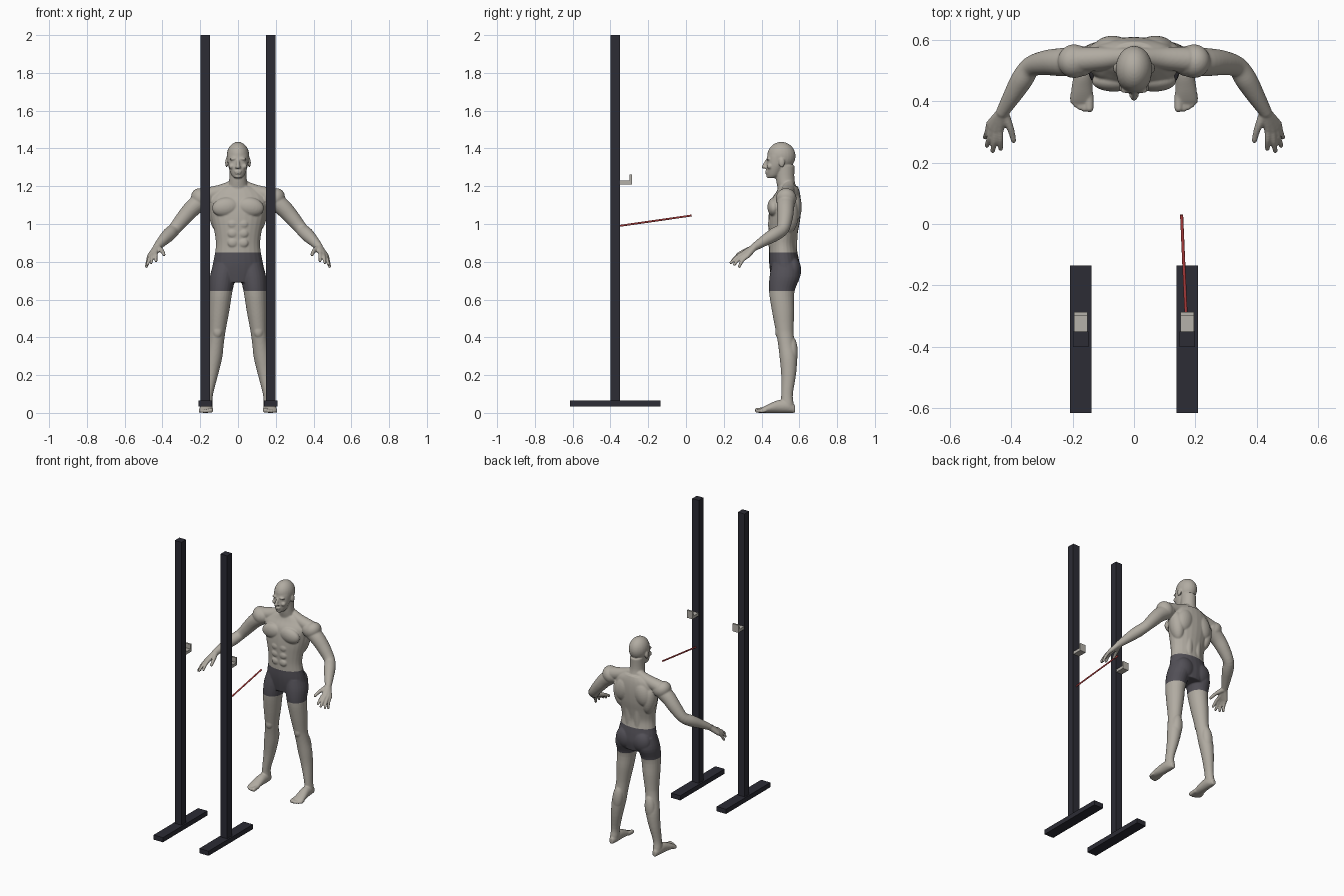
import bpy, bmesh, math
from mathutils import Vector, Matrix

default_cube = bpy.data.objects.get("Cube")
if default_cube:
    bpy.data.objects.remove(default_cube)


def make_material(name, rgb):
    mat = bpy.data.materials.new(name)
    mat.use_nodes = True
    mat.diffuse_color = (*rgb, 1)
    mat.node_tree.nodes["Principled BSDF"].inputs["Base Color"].default_value = (*rgb, 1)
    return mat


skin = make_material("warm grey skin", (.44, .41, .36))
fabric = make_material("dark grey fabric", (.085, .08, .095))
dark_metal = make_material("black steel", (.025, .025, .035))
pale_metal = make_material("pale steel", (.46, .44, .4))
red = make_material("red", (.45, .05, .05))


def finish(name, bm, *materials):
    bmesh.ops.recalc_face_normals(bm, faces=bm.faces)
    mesh = bpy.data.meshes.new(name)
    bm.to_mesh(mesh)
    bm.free()
    obj = bpy.data.objects.new(name, mesh)
    bpy.context.collection.objects.link(obj)
    for mat in materials:
        mesh.materials.append(mat)
    return obj


def box(name, low, high, mat):
    low, high = Vector(low), Vector(high)
    bm = bmesh.new()
    place = Matrix.Translation((low + high) / 2) @ Matrix.Diagonal((*(high - low), 1))
    bmesh.ops.create_cube(bm, size=1, matrix=place)
    return finish(name, bm, mat)


# ---- Rack: two uprights, each with a floor bar and an L-shaped hook
for label, cx in (("left", .173), ("right", -.173)):
    box(label + "_upright", (cx - .025, -.4, .065), (cx + .025, -.35, 2), dark_metal)
    box(label + "_floor_bar", (cx - .035, -.615, .033), (cx + .035, -.135, .065), dark_metal)
    bm = bmesh.new()
    profile = [(-.35, 1.21), (-.287, 1.21), (-.287, 1.262), (-.298, 1.262), (-.298, 1.23), (-.35, 1.23)]
    face = bm.faces.new([bm.verts.new((cx - .022, y, z)) for y, z in profile])
    swept = bmesh.ops.extrude_face_region(bm, geom=[face])["geom"]
    bmesh.ops.translate(bm, vec=(.044, 0, 0), verts=[g for g in swept if isinstance(g, bmesh.types.BMVert)])
    finish(label + "_hook", bm, pale_metal)

# ---- Thin red rod pointing back from the left upright
start, end = Vector((.172, -.352, .99)), Vector((.155, .03, 1.045))
bm = bmesh.new()
aim = (end - start).to_track_quat("Z", "Y").to_matrix().to_4x4()
bmesh.ops.create_cone(bm, cap_ends=True, segments=12, radius1=.005, radius2=.005,
                      depth=(end - start).length, matrix=Matrix.Translation((start + end) / 2) @ aim)
finish("red_rod", bm, red)

# ---- Figure helpers: closed volumes that are fused together afterwards
body = bmesh.new()


def spline(rows, steps=4):
    """Smoothly interpolate rows of numbers."""
    out = []
    ext = [rows[0], *rows, rows[-1]]
    for quad in zip(ext, ext[1:], ext[2:], ext[3:]):
        for i in range(steps):
            t = i / steps
            out.append([.5 * (2 * b + (c - a) * t + (2 * a - 5 * b + 4 * c - d) * t * t
                              + (3 * b - a - 3 * c + d) * t ** 3) for a, b, c, d in zip(*quad)])
    out.append(list(rows[-1]))
    return out


def loft(rings, side, count=24):
    """Skin a list of (centre, half axis, half axis) ellipses and cap the ends."""
    loops = []
    for centre, u, v in rings:
        loop = []
        for i in range(count):
            a = math.tau * i / count
            p = centre + u * math.cos(a) + v * math.sin(a)
            loop.append(body.verts.new((p.x * side, p.y, p.z)))
        loops.append(loop)
    for low, high in zip(loops, loops[1:]):
        for i in range(count):
            j = (i + 1) % count
            body.faces.new((low[i], low[j], high[j], high[i]))
    body.faces.new(loops[0])
    body.faces.new(loops[-1])


def column(rows, side=1):
    """Upright loft; rows are z, centre x, centre y, half width, half depth."""
    loft([(Vector((x, y, z)), Vector((w, 0, 0)), Vector((0, d, 0)))
          for z, x, y, w, d in spline(rows)], side)


def blob(centre, radii, side=1, tilt=0):
    """Ellipsoid, tilted about the front axis."""
    place = (Matrix.Translation((centre[0] * side, centre[1], centre[2]))
             @ Matrix.Rotation(tilt * side, 4, "Y") @ Matrix.Diagonal((*radii, 1)))
    bmesh.ops.create_uvsphere(body, u_segments=24, v_segments=16, radius=1, matrix=place)


def limb(rows, side=1):
    """Round tube with ball ends; rows are x, y, z, radius."""
    path = spline(rows)
    points = [Vector(p[:3]) for p in path]
    reference = Vector((.5, .5, .7))
    rings = []
    for i, p in enumerate(points):
        along = points[min(i + 1, len(points) - 1)] - points[max(i - 1, 0)]
        u = along.cross(reference).normalized()
        rings.append((p, u * path[i][3], along.cross(u).normalized() * path[i][3]))
    loft(rings, side)
    for row in (rows[0], rows[-1]):
        blob(row[:3], [row[3]] * 3, side)


# ---- Torso and neck
column([(.69, 0, .525, .1, .07), (.75, 0, .525, .135, .08), (.8, 0, .52, .131, .08),
        (.85, 0, .515, .121, .075), (.9, 0, .512, .117, .072), (.96, 0, .515, .125, .078),
        (1.02, 0, .52, .139, .084), (1.08, 0, .525, .15, .084), (1.13, 0, .53, .155, .078),
        (1.17, 0, .54, .13, .062), (1.2, 0, .542, .08, .05)])
column([(1.14, 0, .545, .07, .055), (1.19, 0, .535, .055, .05),
        (1.24, 0, .525, .046, .049), (1.31, 0, .525, .045, .05)])

# ---- Head: skull, face, nose and lips
blob((0, .505, 1.36), (.06, .075, .075))
column([(1.243, 0, .455, .02, .022), (1.258, 0, .464, .034, .036), (1.29, 0, .473, .047, .048),
        (1.32, 0, .48, .054, .054), (1.36, 0, .486, .056, .056), (1.39, 0, .492, .05, .05)])
limb([(0, .43, 1.34, .007), (0, .418, 1.318, .009), (0, .412, 1.303, .011)])
blob((0, .426, 1.278), (.02, .008, .005))
blob((0, .427, 1.268), (.017, .008, .005))
blob((0, .437, 1.252), (.018, .011, .01))

for side in (1, -1):
    # Brow, eye, cheek, nostril and ear
    blob((.024, .436, 1.345), (.022, .011, .007), side, .1)
    blob((.024, .444, 1.33), (.012, .011, .008), side)
    blob((.033, .443, 1.305), (.016, .015, .014), side)
    blob((.01, .42, 1.3), (.007, .009, .006), side)
    blob((.06, .507, 1.325), (.008, .016, .025), side)

    # Chest, shoulder, back and buttock muscles
    blob((.066, .465, 1.09), (.072, .034, .05), side, .15)
    limb([(.035, .545, 1.2, .03), (.09, .54, 1.172, .037), (.17, .535, 1.15, .042)], side)
    blob((.195, .53, 1.135), (.05, .055, .058), side, .7)
    blob((.07, .57, 1.09), (.06, .043, .085), side, -.3)
    blob((.11, .545, 1.05), (.044, .05, .1), side, .15)
    limb([(.032, .56, .85, .026), (.032, .564, .95, .027), (.035, .57, 1.08, .027)], side)
    blob((.062, .565, .755), (.065, .045, .07), side)
    for z in (.9, .95, 1):
        blob((.028, .447, z), (.027, .014, .024), side)

    # Arm
    limb([(.175, .53, 1.135, .05), (.235, .527, 1.09, .046), (.285, .525, 1.035, .041),
          (.335, .512, .975, .034), (.365, .47, .945, .036), (.395, .42, .915, .03),
          (.428, .365, .88, .021)], side)

    # Hand: palm bones, fingers and thumb
    fingers = [((.47, .325, .83), (.485, .282, .775)), ((.462, .315, .836), (.479, .255, .785)),
               ((.45, .308, .842), (.46, .238, .795)), ((.436, .308, .848), (.434, .245, .805))]
    for knuckle, tip in fingers:
        limb([(.428, .365, .88, .018), (*knuckle, .0125)], side)
        middle = (Vector(knuckle) + Vector(tip)) / 2 + Vector((0, -.004, .005))
        limb([(*knuckle, .0115), (*middle, .0095), (*tip, .008)], side)
    limb([(.422, .355, .872, .017), (.402, .31, .857, .0115), (.392, .272, .838, .009)], side)

    # Leg with calf and kneecap
    column([(.79, .068, .525, .062, .07), (.72, .081, .522, .068, .08), (.64, .09, .507, .06, .067),
            (.54, .099, .514, .053, .059), (.46, .106, .52, .045, .05), (.42, .11, .524, .042, .046),
            (.36, .118, .532, .042, .044), (.29, .128, .542, .044, .046), (.2, .142, .543, .036, .039),
            (.1, .158, .535, .026, .031), (.05, .162, .537, .027, .033), (.014, .163, .542, .024, .032)], side)
    blob((.122, .56, .32), (.036, .032, .085), side, -.1)
    blob((.108, .488, .43), (.024, .016, .032), side)

    # Foot and toes
    foot = spline([(.578, .163, .014, .02), (.54, .163, .028, .033), (.49, .165, .031, .034),
                   (.44, .169, .035, .024), (.405, .171, .036, .015), (.39, .171, .032, .01)])
    loft([(Vector((x, y, h)), Vector((w, 0, 0)), Vector((0, 0, h))) for y, x, w, h in foot], side)
    for x, tip, r in ((.145, .377, .0135), (.162, .375, .01), (.176, .38, .0095),
                      (.189, .388, .009), (.2, .4, .0085)):
        limb([(x, .42, r + .003, r), (x, tip, r, r)], side)

# ---- Fuse the volumes into one smooth skin
figure = finish("figure", body)
remesh = figure.modifiers.new("fuse", "REMESH")
remesh.mode = "VOXEL"
remesh.voxel_size = .0042
relax = figure.modifiers.new("relax", "SMOOTH")
relax.factor = .5
relax.iterations = 5
graph = bpy.context.evaluated_depsgraph_get()
fused = bpy.data.meshes.new_from_object(figure.evaluated_get(graph))
figure.modifiers.clear()
figure.data = fused
fused.materials.clear()
fused.materials.append(skin)
fused.materials.append(fabric)

# ---- Cut the hem and waistband, then colour the shorts between them
hem, waist = .645, .848
bm = bmesh.new()
bm.from_mesh(fused)
for height in (hem, waist):
    bmesh.ops.bisect_plane(bm, geom=[*bm.verts, *bm.edges, *bm.faces], dist=1e-5,
                           plane_co=(0, 0, height), plane_no=(0, 0, 1))
for face in bm.faces:
    middle = face.calc_center_median()
    face.material_index = int(hem < middle.z < waist and abs(middle.x) < .25)
    face.smooth = True
# Rest the soles exactly on the floor
lowest = min(v.co.z for v in bm.verts)
bmesh.ops.translate(bm, vec=(0, 0, -lowest), verts=bm.verts)
bm.to_mesh(fused)
bm.free()
